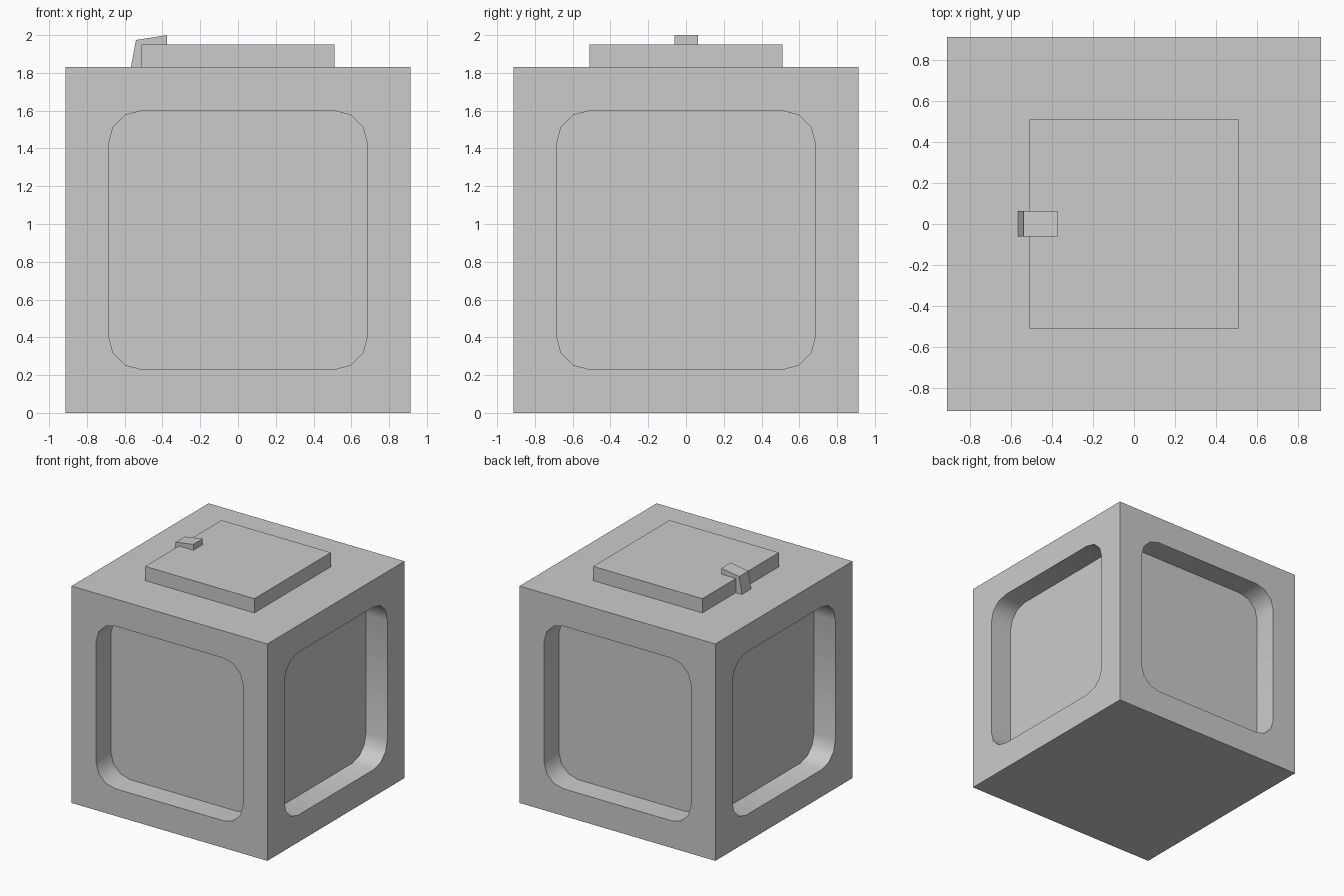
import bpy, bmesh
from math import cos, sin, pi, radians
from mathutils import Matrix, Vector

if "Cube" in bpy.data.objects:
    bpy.data.objects.remove(bpy.data.objects["Cube"])

H = 0.914          # half width of the body
TOP = 1.83         # body height
MID = TOP / 2
DEPTH = 0.2        # recess depth
HALF, RAD = 0.686, 0.18


def finish(name, bm):
    bmesh.ops.remove_doubles(bm, verts=bm.verts, dist=1e-5)
    bmesh.ops.recalc_face_normals(bm, faces=bm.faces)
    mesh = bpy.data.meshes.new(name)
    bm.to_mesh(mesh)
    bm.free()
    ob = bpy.data.objects.new(name, mesh)
    bpy.context.collection.objects.link(ob)
    return ob


def extrude_profile(name, pts, y0, y1):
    bm = bmesh.new()
    face = bm.faces.new([bm.verts.new((x, y0, z)) for x, z in pts])
    ext = bmesh.ops.extrude_face_region(bm, geom=[face])
    verts = [v for v in ext["geom"] if isinstance(v, bmesh.types.BMVert)]
    bmesh.ops.translate(bm, verts=verts, vec=(0, y1 - y0, 0))
    return finish(name, bm)


def recessed_side(bm, rot):
    """One wall of the body with a rounded recessed panel."""
    def vert(x, y, z):
        return bm.verts.new(rot @ Vector((x, y, z)))
    corners, outer, inner = [], [], []
    for k, (sx, sz) in enumerate([(1, 1), (-1, 1), (-1, -1), (1, -1)]):
        corners.append(vert(sx * H, -H, MID + sz * MID))
        for i in range(4):
            a = k * pi / 2 + i * pi / 6
            x = sx * (HALF - RAD) + RAD * cos(a)
            z = MID + sz * (HALF - RAD) + RAD * sin(a)
            outer.append(vert(x, -H, z))
            inner.append(vert(x, -H + DEPTH, z))
    for i in range(16):
        j, k = (i + 1) % 16, i // 4
        # front rim
        if i % 4 < 3:
            bm.faces.new((corners[k], outer[i], outer[j]))
        else:
            bm.faces.new((corners[k], outer[i], outer[j], corners[(k + 1) % 4]))
        # recess wall
        bm.faces.new((outer[i], outer[j], inner[j], inner[i]))
    bm.faces.new(inner)


# Body: four recessed sides with top and bottom
bm = bmesh.new()
for q in range(4):
    recessed_side(bm, Matrix.Rotation(q * pi / 2, 3, 'Z'))
for z in (0, TOP):
    bm.faces.new([bm.verts.new((x, y, z)) for x, y in
                  ((-H, -H), (H, -H), (H, H), (-H, H))])
body = finish("body", bm)
bpy.context.view_layer.objects.active = body
body.select_set(True)
bpy.ops.object.shade_smooth_by_angle(angle=radians(35))

# Raised square lid
L = 0.51
extrude_profile("lid", [(-L, TOP), (L, TOP), (L, 1.95), (-L, 1.95)], -L, L)

# Latch hooked over the left edge of the lid
extrude_profile("latch", [(-0.567, TOP), (-L, TOP), (-L, 1.95), (-0.375, 1.95),
                          (-0.375, 2.0), (-0.54, 1.974)], -0.06, 0.063)
